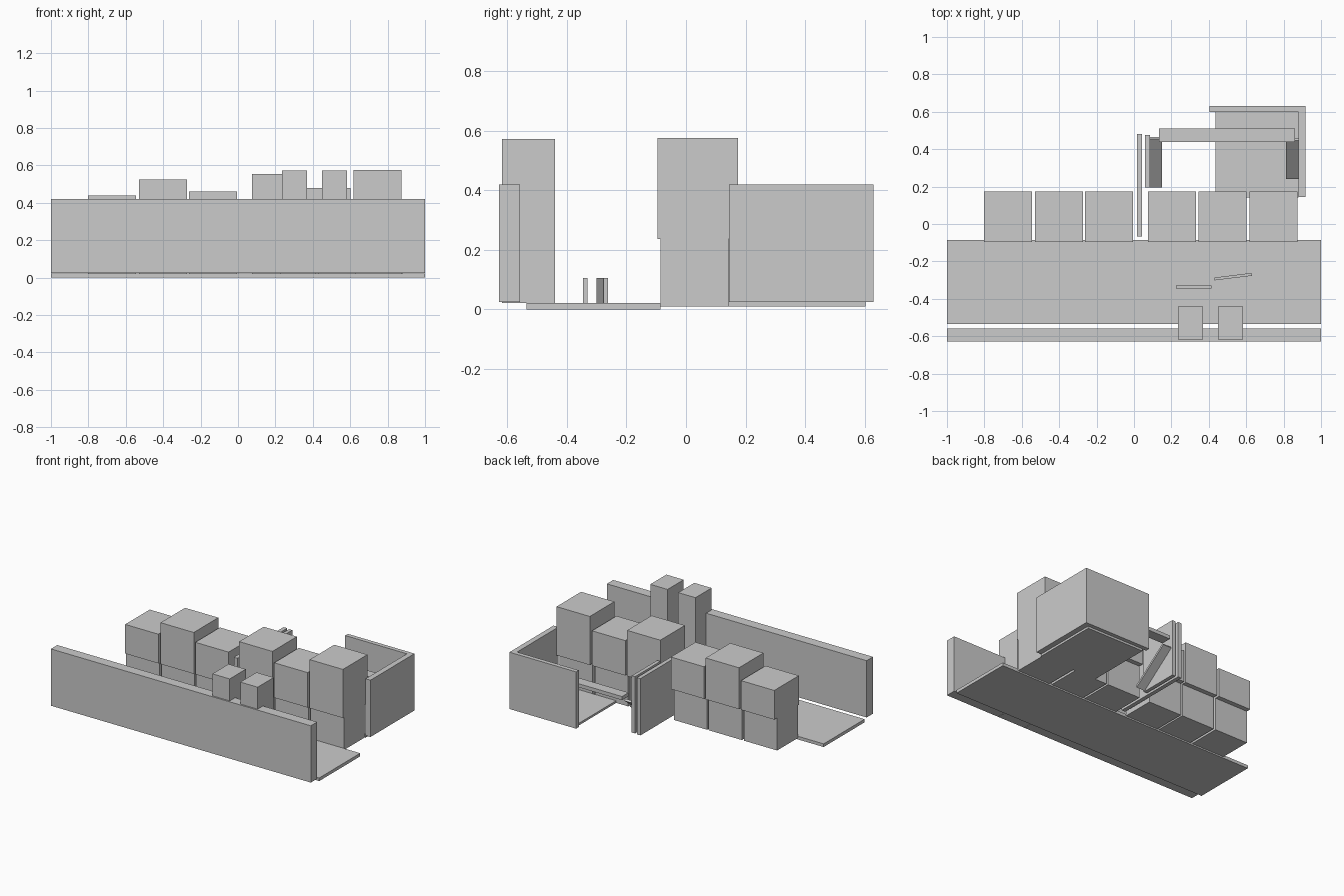
import bpy, bmesh, math
from mathutils import Matrix, Vector

cube = bpy.data.objects.get("Cube")
if cube:
    bpy.data.objects.remove(cube, do_unlink=True)

GREY = (0.6, 0.6, 0.6, 1)
grey = bpy.data.materials.new("plain_grey")
grey.use_nodes = True
grey.diffuse_color = GREY
grey.node_tree.nodes["Principled BSDF"].inputs["Base Color"].default_value = GREY


def box(name, x, y, z, turn=None, flip=False):
    """Box from (min, max) ranges, optionally turned about its centre."""
    size = [r[1] - r[0] for r in (x, y, z)]
    centre = Vector([(r[0] + r[1]) / 2 for r in (x, y, z)])
    bm = bmesh.new()
    bmesh.ops.create_cube(bm, size=1, matrix=Matrix.Diagonal((*size, 1)))
    if flip:
        bmesh.ops.reverse_faces(bm, faces=bm.faces)
    mesh = bpy.data.meshes.new(name)
    bm.to_mesh(mesh)
    bm.free()
    mesh.materials.append(grey)
    ob = bpy.data.objects.new(name, mesh)
    ob.location = centre
    if turn:
        ob.rotation_euler = turn
    bpy.context.collection.objects.link(ob)
    return ob


def ramp(name, x, start, end, thick=0.015):
    """Sloping board between two (y, z) points, facing downward."""
    dy, dz = end[0] - start[0], end[1] - start[1]
    half = math.hypot(dy, dz) / 2
    cy, cz = (start[0] + end[0]) / 2, (start[1] + end[1]) / 2
    box(name, x, (cy - half, cy + half), (cz - thick / 2, cz + thick / 2),
        (math.atan2(dz, dy), 0, 0), True)


WALL = (0.025, 0.42)

# Street slab and long front wall
box("floor", (-1, 1), (-0.535, -0.085), (0, 0.022))
box("front_wall", (-1, 1), (-0.628, -0.558), WALL)

# Two towers by the front wall
for i, x in enumerate((0.235, 0.45)):
    box(f"front_tower_{i + 1}", (x, x + 0.133), (-0.617, -0.44), (0.022, 0.573))

# Low barriers standing on the slab
box("barrier_straight", (0.225, 0.415), (-0.345, -0.33), (0.022, 0.105))
box("barrier_turned", (0.43, 0.63), (-0.289, -0.274), (0.022, 0.105),
    (0, 0, math.radians(7)))

# Row of two-storey blocks with varied heights
blocks = ((-0.802, 0.44), (-0.53, 0.525), (-0.262, 0.46),
          (0.075, 0.555), (0.345, 0.48), (0.618, 0.575))
for i, (x, top) in enumerate(blocks):
    box(f"lower_block_{i + 1}", (x, x + 0.256), (-0.085, 0.143), (0.01, 0.237))
    box(f"upper_block_{i + 1}", (x, x + 0.256), (-0.095, 0.175), (0.237, top))

# Rear yard
box("yard_floor", (0.437, 0.88), (0.143, 0.603), (0.01, 0.025))
box("yard_back_wall", (0.405, 0.918), (0.6, 0.63), WALL)
box("yard_side_wall", (0.88, 0.918), (0.145, 0.6), WALL)

# Partition walls of the alley
box("alley_wall_long", (0.015, 0.043), (-0.068, 0.48), WALL)
box("alley_wall_short", (0.06, 0.085), (0.195, 0.475), WALL)

# Raised walkway with a sloping board at each end
box("walkway", (0.135, 0.86), (0.438, 0.51), (0.25, 0.275))
ramp("left_ramp", (0.085, 0.15), (0.2, 0.035), (0.46, 0.23))
ramp("right_ramp", (0.812, 0.88), (0.245, 0.06), (0.452, 0.24))
